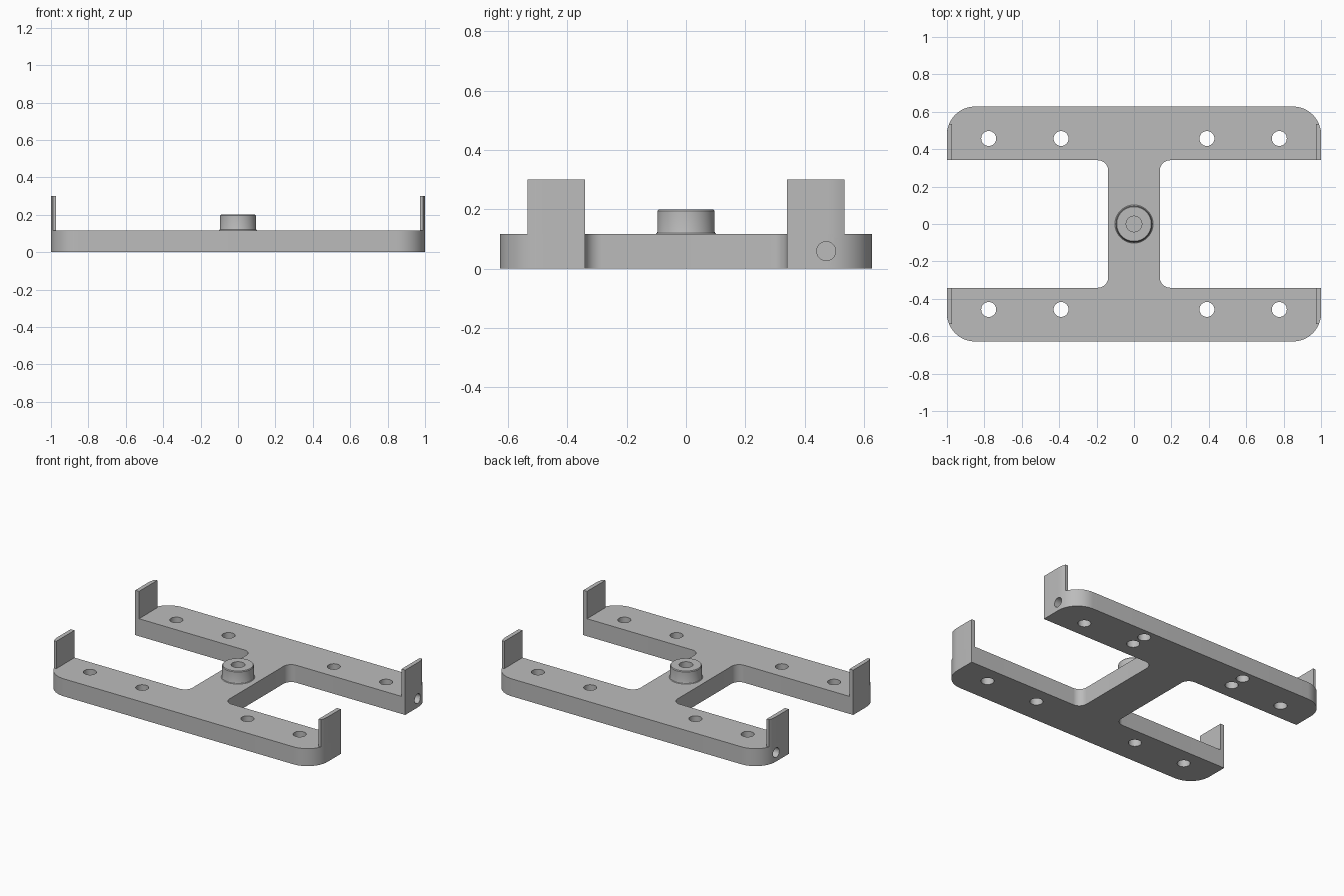
import bpy
import bmesh
from math import sin, cos, pi, asin

cube = bpy.data.objects.get("Cube")
if cube:
    bpy.data.objects.remove(cube, do_unlink=True)

# Overall sizes
THICK = 0.117
HALF_Y, INNER_Y = 0.628, 0.341
WEB = 0.138
FILLET, CORNER = 0.056, 0.15
TAB_IN, TAB_END, TAB_TOP = 0.972, 0.534, 0.3
HOLE_Y, HOLE_R = 0.457, 0.04

grey = bpy.data.materials.new("plain_grey")
grey.use_nodes = True
colour = (0.5, 0.5, 0.5, 1)
grey.diffuse_color = colour
grey.node_tree.nodes["Principled BSDF"].inputs["Base Color"].default_value = colour


def arc(cx, cy, r, a0, a1, n=12):
    return [(cx + r * cos(a0 + (a1 - a0) * i / n),
             cy + r * sin(a0 + (a1 - a0) * i / n)) for i in range(n + 1)]


def make_object(name, bm):
    bmesh.ops.recalc_face_normals(bm, faces=bm.faces)
    mesh = bpy.data.meshes.new(name)
    bm.to_mesh(mesh)
    bm.free()
    mesh.materials.append(grey)
    obj = bpy.data.objects.new(name, mesh)
    bpy.context.scene.collection.objects.link(obj)
    return obj


def prism(name, outline, z0, z1):
    bm = bmesh.new()
    face = bm.faces.new([bm.verts.new((x, y, z0)) for x, y in outline])
    top = bmesh.ops.extrude_face_region(bm, geom=[face])["geom"]
    verts = [v for v in top if isinstance(v, bmesh.types.BMVert)]
    bmesh.ops.translate(bm, verts=verts, vec=(0, 0, z1 - z0))
    return make_object(name, bm)


def mirror(points, sx, sy):
    pts = [(x * sx, y * sy) for x, y in points]
    return pts if sx * sy > 0 else pts[::-1]


# H-shaped base plate: one quarter outline mirrored around
cx, cy = 1 - CORNER, HALF_Y - CORNER
quarter = (arc(WEB + FILLET, INNER_Y - FILLET, FILLET, pi, pi / 2)
           + [(1, INNER_Y)] + arc(cx, cy, CORNER, 0, pi / 2))
outline = []
for sx, sy in ((1, 1), (-1, 1), (-1, -1), (1, -1)):
    outline += mirror(quarter, sx, sy)
base = prism("base_plate", outline, 0, THICK)

# Screw holes right through the bars, and blind holes in the underside
cutters = []
for sx in (-1, 1):
    for x in (0.39, 0.777):
        for sy in (-1, 1):
            ring = arc(sx * x, sy * HOLE_Y, HOLE_R, 0, 2 * pi, 32)[:-1]
            cutters.append(prism("screw_hole_cutter", ring, -0.1, 0.3))
    ring = arc(sx * 0.39, 0.561, HOLE_R, 0, 2 * pi, 32)[:-1]
    cutters.append(prism("blind_hole_cutter", ring, -0.1, 0.06))
    # Blind hole in the end of the rear bar
    ring = arc(0, 0, 0.032, 0, 2 * pi, 32)[:-1]
    end = prism("end_hole_cutter", ring, -0.15, 0.1)
    end.rotation_euler = (0, sx * pi / 2, 0)
    end.location = (sx, 0.473, 0.059)
    cutters.append(end)

for cutter in cutters:
    cutter.hide_render = True
    mod = base.modifiers.new("hole", "BOOLEAN")
    mod.operation = "DIFFERENCE"
    mod.solver = "EXACT"
    mod.object = cutter

# Apply the cuts and remove the cutters
bpy.context.view_layer.update()
depsgraph = bpy.context.evaluated_depsgraph_get()
cut_mesh = bpy.data.meshes.new_from_object(base.evaluated_get(depsgraph))
base.modifiers.clear()
base.data = cut_mesh
for cutter in cutters:
    bpy.data.objects.remove(cutter, do_unlink=True)
parts = [base]

# Upright end tabs, following the rounded corners
sweep = asin((TAB_END - cy) / CORNER)
tab = ([(TAB_IN, INNER_Y), (1, INNER_Y)]
       + arc(cx, cy, CORNER, 0, sweep, 4) + [(TAB_IN, TAB_END)])
for sx, side in ((1, "left"), (-1, "right")):
    for sy, end in ((-1, "front"), (1, "rear")):
        parts.append(prism(f"{end}_{side}_tab", mirror(tab, sx, sy), THICK, TAB_TOP))

# Central boss with a blind bore, turned from a profile
profile = [(0.102, THICK), (0.098, 0.12), (0.096, 0.126), (0.096, 0.195),
           (0.092, 0.2), (0.042, 0.2), (0.042, THICK)]
bm = bmesh.new()
verts = [bm.verts.new((r, 0, z)) for r, z in profile]
edges = [bm.edges.new(pair) for pair in zip(verts, verts[1:])]
bmesh.ops.spin(bm, geom=verts + edges, cent=(0, 0, 0), axis=(0, 0, 1),
               angle=2 * pi, steps=48, use_merge=True)
bmesh.ops.remove_doubles(bm, verts=bm.verts, dist=0.0001)
parts.append(make_object("centre_boss", bm))

# Smooth the curved walls and keep the edges crisp
bpy.ops.object.select_all(action="DESELECT")
for part in parts:
    part.select_set(True)
bpy.context.view_layer.objects.active = base
bpy.ops.object.shade_smooth_by_angle(angle=pi / 6)
